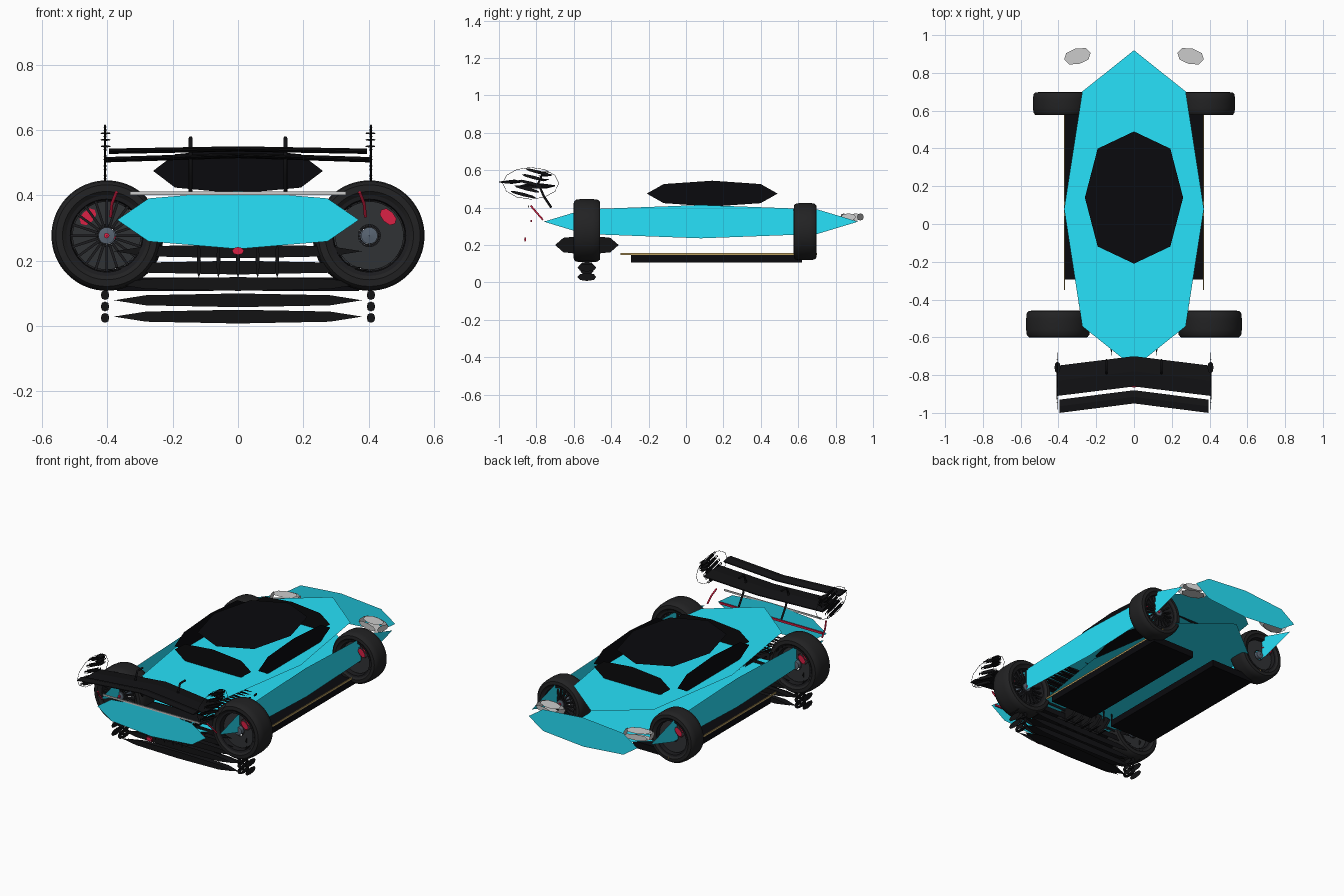
import bpy, bmesh, math
from mathutils import Matrix, Vector

if "Cube" in bpy.data.objects:
    bpy.data.objects.remove(bpy.data.objects["Cube"])


def material(name, rgb):
    m = bpy.data.materials.new(name)
    m.diffuse_color = (*rgb, 1)
    m.use_nodes = True
    m.node_tree.nodes["Principled BSDF"].inputs["Base Color"].default_value = m.diffuse_color
    return m


CYAN = material("cyan_paint", (0.02, 0.76, 0.96))
BLACK = material("gloss_black", (0.003, 0.003, 0.004))
CARBON = material("carbon", (0.006, 0.006, 0.007))
RUBBER = material("rubber", (0.016, 0.016, 0.017))
RIM = material("rim_metal", (0.012, 0.012, 0.014))
DISC = material("dark_disc", (0.03, 0.032, 0.035))
STEEL = material("blue_steel", (0.1, 0.13, 0.17))
SILVER = material("lamp_silver", (0.55, 0.55, 0.55))
RED = material("red", (0.7, 0.015, 0.06))
GOLD = material("gold", (0.5, 0.35, 0.12))


def finish(name, bm, mat, smooth=False):
    me = bpy.data.meshes.new(name)
    bm.to_mesh(me)
    bm.free()
    me.materials.append(mat)
    ob = bpy.data.objects.new(name, me)
    bpy.context.collection.objects.link(ob)
    if smooth:
        bpy.context.view_layer.objects.active = ob
        ob.select_set(True)
        bpy.ops.object.shade_smooth_by_angle(angle=math.radians(35))
        ob.select_set(False)
    return ob


def panel_box(name, centre, half, mat, rot=0, k=0.74, tilt=0, roll=0, lift=1.095):
    """Six flat octagon panels, each lifted slightly off the sides of a box."""
    bm = bmesh.new()
    M = (Matrix.Translation(centre) @ Matrix.Rotation(rot, 4, 'Z')
         @ Matrix.Rotation(tilt, 4, 'X') @ Matrix.Rotation(roll, 4, 'Y'))
    ring = [(1, 0), (k, k), (0, 1), (-k, k), (-1, 0), (-k, -k), (0, -1), (k, -k)]
    for axis in range(3):
        for s in (-1, 1):
            vs = []
            for a, b in ring[::s]:
                p = [0, 0, 0]
                p[axis], p[(axis + 1) % 3], p[(axis + 2) % 3] = s * lift, a, b
                vs.append(bm.verts.new(M @ Vector([p[i] * half[i] for i in range(3)])))
            bm.faces.new(vs)
    return finish(name, bm, mat)


def box(name, lo, hi, mat):
    bm = bmesh.new()
    bmesh.ops.create_cube(bm, size=1)
    for v in bm.verts:
        v.co = [(lo[i] + hi[i]) / 2 + v.co[i] * (hi[i] - lo[i]) for i in range(3)]
    return finish(name, bm, mat)


def tube(name, pts, r, mat, cyclic=False):
    cu = bpy.data.curves.new(name, 'CURVE')
    cu.dimensions = '3D'
    cu.bevel_depth = r
    cu.bevel_resolution = 2
    cu.use_fill_caps = True
    sp = cu.splines.new('POLY')
    sp.points.add(len(pts) - 1)
    for p, c in zip(sp.points, pts):
        p.co = (*c, 1)
    sp.use_cyclic_u = cyclic
    cu.materials.append(mat)
    ob = bpy.data.objects.new(name, cu)
    bpy.context.collection.objects.link(ob)


def lathe(name, profile, centre, mat, seg=48):
    """Spin a closed loop of (radius, y) points about the y axis."""
    bm = bmesh.new()
    rings = []
    for i in range(seg):
        a = math.tau * i / seg
        rings.append([bm.verts.new((centre[0] + r * math.cos(a), centre[1] + y,
                                    centre[2] + r * math.sin(a))) for r, y in profile])
    n = len(profile)
    for i in range(seg):
        A, B = rings[i], rings[(i + 1) % seg]
        for j in range(n):
            bm.faces.new((A[j], A[(j + 1) % n], B[(j + 1) % n], B[j]))
    bmesh.ops.recalc_face_normals(bm, faces=bm.faces)
    return finish(name, bm, mat, True)


def wheel(tag, c, R, w, out):
    """Wheel with its axle along y; out is the sign of the spoked side."""
    h = w / 2
    lathe("tyre_" + tag, [(R * .72, -h * .85), (R * .80, -h), (R * .92, -h * .97), (R * .98, -h * .8),
                          (R, -h * .4), (R, h * .4), (R * .98, h * .8), (R * .92, h * .97),
                          (R * .80, h), (R * .72, h * .85)], c, RUBBER, 64)
    lathe("rim_" + tag, [(R * .73, -h * .88), (R * .73, h * .88), (R * .66, h * .85),
                         (R * .64, 0), (R * .66, -h * .85)], c, RIM)
    d = -out * h * .4
    lathe("brake_disc_" + tag, [(R * .2, d - .005), (R * .62, d - .005),
                                (R * .62, d + .005), (R * .2, d + .005)], c, DISC)
    lathe("hub_" + tag, [(.001, -h * .7), (R * .15, -h * .65), (R * .15, h * .65), (.001, h * .7)], c, STEEL, 20)
    lathe("hub_nut_" + tag, [(.001, out * h * .8), (R * .05, out * h * .78), (R * .05, out * h * .6),
                             (.001, out * h * .6)], c, RED, 8)
    # spokes
    bm = bmesh.new()
    for i in range(20):
        M = (Matrix.Translation(c) @ Matrix.Rotation(math.tau * i / 20, 4, 'Y')
             @ Matrix.Translation((R * .42, out * h * .5, 0)) @ Matrix.Diagonal((R * .52, .016, .008, 1)))
        bmesh.ops.create_cube(bm, size=1, matrix=M)
    finish("spokes_" + tag, bm, RIM)
    # brake caliper
    sx = 1 if c[0] > 0 else -1
    panel_box("caliper_" + tag, (c[0] + sx * R * .34, c[1] - out * h * .6, c[2] + R * .34),
              (.030, .018, .019), RED, roll=sx * .8)


def swept_wing(name, half, front, back, sweep, zc, zt, rise, mat):
    """V-swept blade: centre edges at y = front/back, tips moved back by sweep."""
    bm = bmesh.new()
    cols = []
    for x in (-half, 0, half):
        s = sweep if x else 0
        z = zt if x else zc
        m = (front + back) / 2
        prof = [(front, z), (m, z + rise * .4 + .008), (back, z + rise), (back, z + rise - .004),
                (m, z + rise * .4 - .006), (front, z - .006)]
        cols.append([bm.verts.new((x, y - s, zz)) for y, zz in prof])
    for A, B in zip(cols, cols[1:]):
        for j in range(6):
            bm.faces.new((A[j], A[(j + 1) % 6], B[(j + 1) % 6], B[j]))
    bm.faces.new(cols[0])
    bm.faces.new(cols[2])
    bmesh.ops.recalc_face_normals(bm, faces=bm.faces)
    finish(name, bm, mat)


# body shell and canopy
panel_box("body_shell", (0, .08, .325), (.37, .84, .089), CYAN)
panel_box("canopy", (0, .14, .475), (.26, .35, .069), BLACK)

# rear wing
swept_wing("wing_main", .405, -.70, -.86, .05, .52, .507, .006, CARBON)
swept_wing("wing_flap", .395, -.88, -.95, .05, .54, .533, .006, CARBON)

# louvre slats, engine vents and diffuser fins at the tail
for i in range(5):
    panel_box(f"rear_slat_{i}", (0, -.53, .029 + i * .05), (.38, .05, .021), CARBON, lift=1.2)
    panel_box(f"engine_vent_{i}", (0, -.30 - i * .06, .375), (.30, .018, .008), CARBON)
for i in range(5):
    panel_box(f"diffuser_fin_{i}", (-.12 + i * .06, -.53, .20), (.006, .17, .052), CARBON)

# tail lamps
box("tail_trim", (-.33, -.846, .402), (.33, -.840, .412), SILVER)
box("tail_light_bar", (-.35, -.832, .322), (.35, -.824, .334), RED)
panel_box("rain_light", (0, -.86, .23), (.018, .005, .012), RED)

# paired parts
for s, side in ((-1, "left"), (1, "right")):
    wheel("rear_" + side, (s * .402, -.53, .277), .169, .143, s)
    wheel("front_" + side, (s * .382, .637, .272), .153, .122, s)
    x0, x1 = sorted((s * .075, s * .37))
    box("floor_" + side, (x0, -.295, .107), (x1, .62, .148), BLACK)
    x0, x1 = sorted((s * .366, s * .371))
    box("gold_strip_" + side, (x0, -.35, .147), (x1, .70, .157), GOLD)
    panel_box("headlight_" + side, (s * .30, .888, .35), (.072, .042, .019), SILVER, -s * .25)
    tube("wing_strut_" + side, [(s * .145, -.72, .40), (s * .145, -.76, .46), (s * .145, -.79, .53),
                                (s * .145, -.77, .575), (s * .145, -.72, .575)], .006, CARBON)
    tube("tail_light_" + side, [(s * .372, -.83, .41), (s * .386, -.80, .375),
                                (s * .39, -.765, .335)], .005, RED)
    # endplate outline with louvres
    ring = [(s * .407, -.83 + .15 * math.cos(a * math.tau / 12), .53 + .085 * math.sin(a * math.tau / 12))
            for a in range(12)]
    tube("endplate_edge_" + side, ring, .0012, CARBON, True)
    for i in range(5):
        panel_box(f"endplate_louvre_{side}_{i}", (s * .407, -.87 + i * .02, .47 + i * .03),
                  (.004, .07, .009), CARBON, tilt=-.25)
    for i in range(3):
        panel_box(f"endplate_slot_{side}_{i}", (s * .405, -.76, .55 + i * .02), (.016, .03, .003), CARBON)
    for i in range(3):
        panel_box(f"slat_end_{side}_{i}", (s * .407, -.53, .025 + i * .035), (.013, .035, .015), CARBON)
